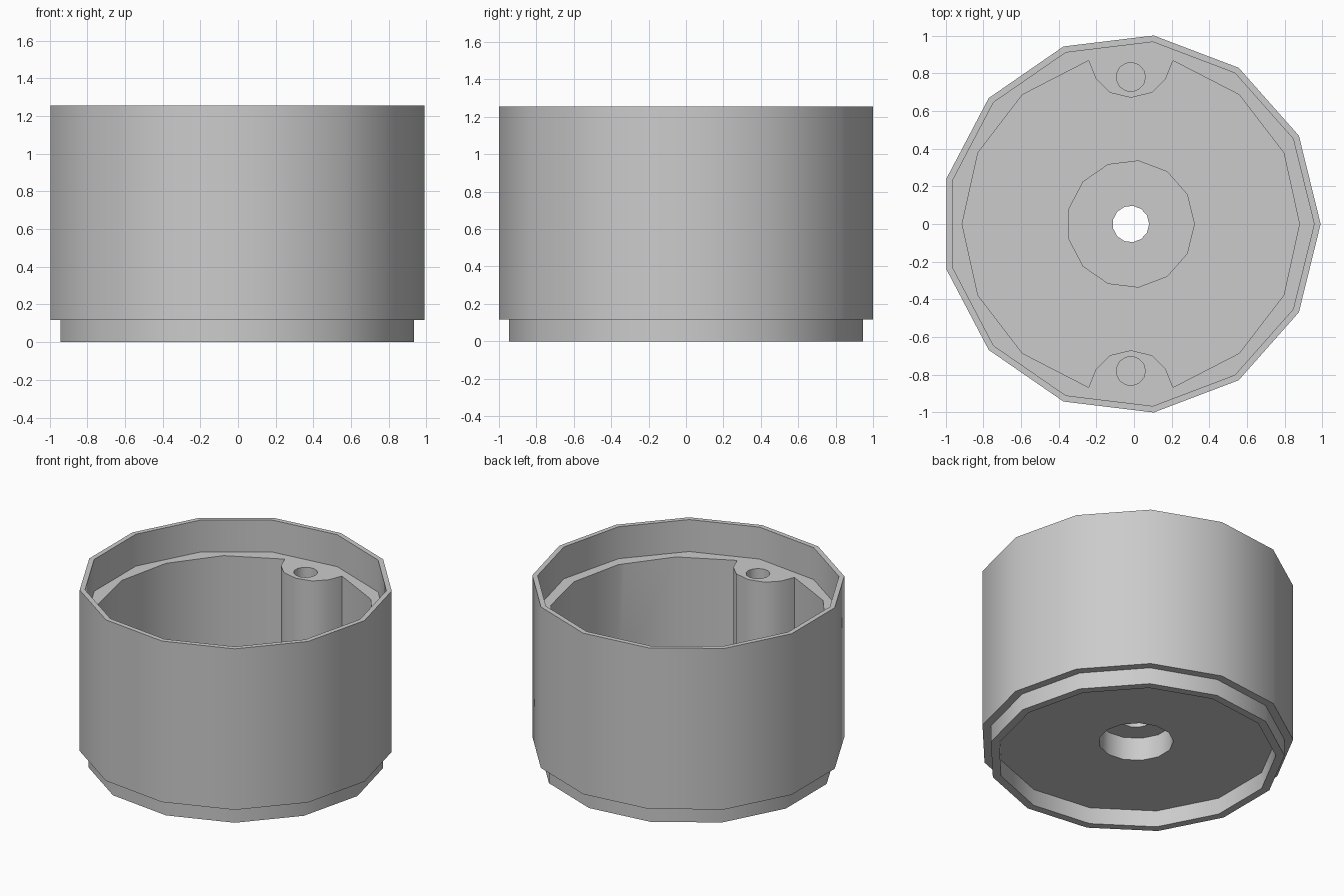
import bpy, bmesh
from math import cos, sin, pi, radians

cube = bpy.data.objects.get("Cube")
if cube:
    bpy.data.objects.remove(cube, do_unlink=True)

CX = -0.017          # axis of the round parts
SIDES = 13
TOP, LEDGE, FLOOR, BASE = 1.256, 1.03, 0.22, 0.117

grey = bpy.data.materials.new("plain_grey")
grey.use_nodes = True
colour = (0.6, 0.6, 0.6, 1)
grey.diffuse_color = colour
grey.node_tree.nodes["Principled BSDF"].inputs["Base Color"].default_value = colour


def ring(radius, y=0.0):
    return [(CX + radius * cos(2 * pi * i / SIDES), y + radius * sin(2 * pi * i / SIDES))
            for i in range(SIDES)]


def solid(name, levels):
    """Closed solid through stacked (outline, height) levels."""
    bm = bmesh.new()
    rows = [[bm.verts.new((x, y, z)) for x, y in outline] for outline, z in levels]
    for low, high in zip(rows, rows[1:]):
        for i in range(len(low)):
            j = (i + 1) % len(low)
            bm.faces.new((low[i], low[j], high[j], high[i]))
    bm.faces.new(rows[0][::-1])
    bm.faces.new(rows[-1])
    bmesh.ops.recalc_face_normals(bm, faces=bm.faces)
    mesh = bpy.data.meshes.new(name)
    bm.to_mesh(mesh)
    bm.free()
    mesh.materials.append(grey)
    obj = bpy.data.objects.new(name, mesh)
    bpy.context.collection.objects.link(obj)
    return obj


def combine(target, tool, operation):
    mod = target.modifiers.new(operation, "BOOLEAN")
    mod.operation, mod.solver, mod.object = operation, "EXACT", tool
    bpy.context.view_layer.objects.active = target
    bpy.ops.object.modifier_apply(modifier=mod.name)
    bpy.data.objects.remove(tool, do_unlink=True)


# Outer cup with a stepped foot
cup = solid("cup_body", [(ring(0.952), 0), (ring(0.952), BASE),
                         (ring(1.0075), BASE), (ring(1.0075), TOP)])

# Main cavity: two side arcs, notched front and back around the screw posts
arc = [(0.895 * cos(radians(a)), 0.895 * sin(radians(a)))
       for a in (-75.5, -50, -25, 0, 25, 50, 75.5)]
post = [(0.186, 0.771), (0.112, 0.697), (0, 0.67), (-0.112, 0.697), (-0.186, 0.771)]
half = arc + post
cavity = [(CX + x, y) for x, y in half + [(-x, -y) for x, y in half]]
combine(cup, solid("cavity_cutter", [(cavity, FLOOR), (cavity, LEDGE + 0.1)]), "DIFFERENCE")

# Thin rim above the ledge, and hollow underside
combine(cup, solid("rim_cutter", [(ring(0.973), LEDGE), (ring(0.973), TOP + 0.1)]), "DIFFERENCE")
combine(cup, solid("foot_cutter", [(ring(0.897), -0.1), (ring(0.897), BASE)]), "DIFFERENCE")

# Raised hub on the floor, with a counterbored through hole
combine(cup, solid("hub", [(ring(0.34), 0.17), (ring(0.34), 0.38)]), "UNION")
combine(cup, solid("counterbore", [(ring(0.24), 0), (ring(0.24), 0.28)]), "DIFFERENCE")
combine(cup, solid("through_hole", [(ring(0.097), 0.2), (ring(0.097), 0.5)]), "DIFFERENCE")

# Blind screw holes in the posts
for y in (-0.78, 0.78):
    combine(cup, solid("screw_hole", [(ring(0.077, y), 0.5), (ring(0.077, y), LEDGE + 0.1)]),
            "DIFFERENCE")

bpy.ops.object.select_all(action="DESELECT")
cup.select_set(True)
bpy.context.view_layer.objects.active = cup
bpy.ops.object.shade_smooth_by_angle(angle=radians(32))
